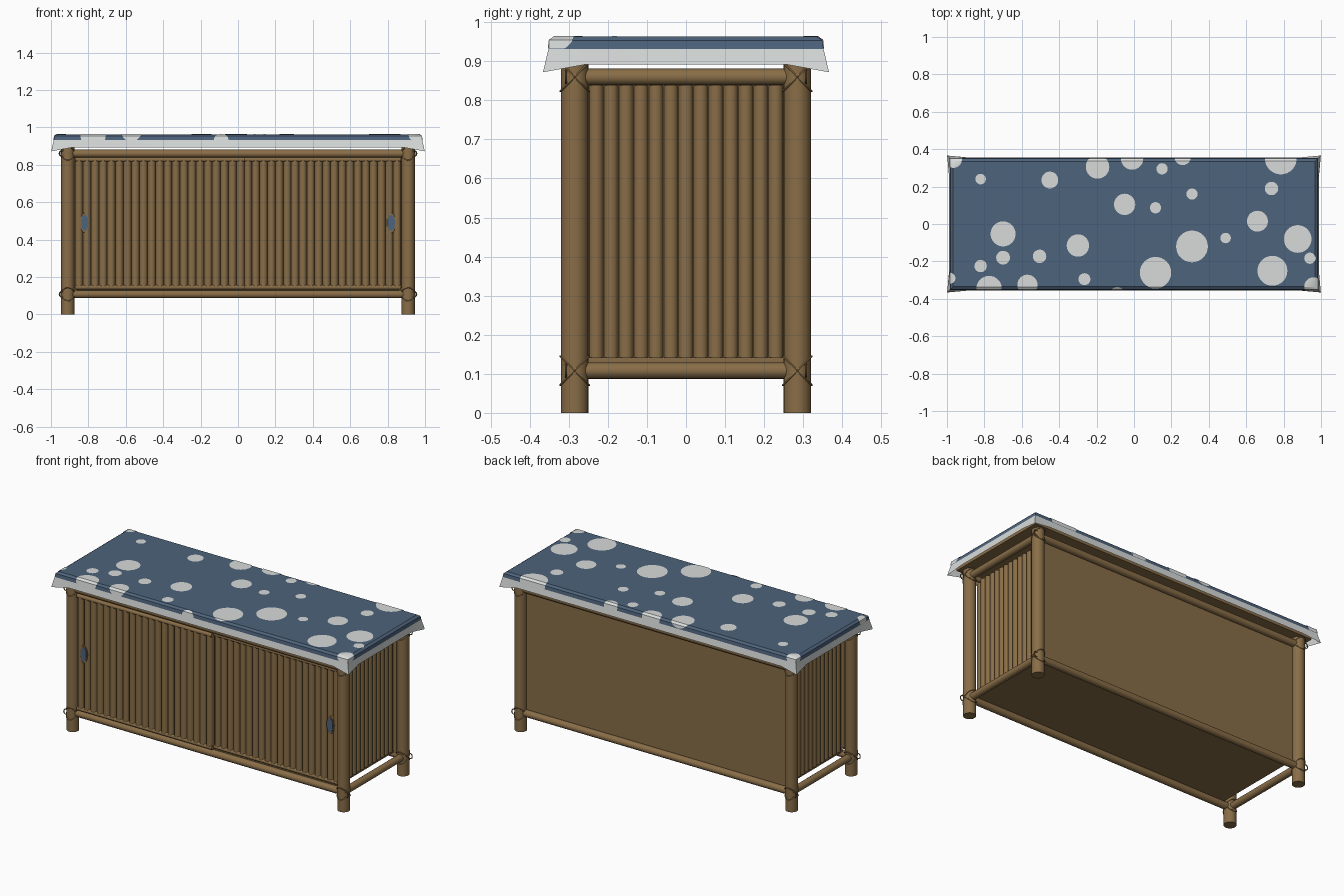
import bpy, bmesh, math
from mathutils import Vector, Matrix

cube = bpy.data.objects.get("Cube")
if cube:
    bpy.data.objects.remove(cube, do_unlink=True)


def material(name, rgb):
    m = bpy.data.materials.new(name)
    m.use_nodes = True
    m.diffuse_color = (*rgb, 1)
    m.node_tree.nodes["Principled BSDF"].inputs["Base Color"].default_value = (*rgb, 1)
    return m


BAMBOO = material("bamboo brown", (0.25, 0.155, 0.064))
BLUE = material("cloth blue", (0.076, 0.125, 0.2))
WHITE = material("cloth white", (0.68, 0.71, 0.7))


def finish(name, bm, *mats):
    """Turn a bmesh into an object, smooth except on sharp edges."""
    bm.normal_update()
    for f in bm.faces:
        f.smooth = True
    for e in bm.edges:
        e.smooth = len(e.link_faces) == 2 and e.calc_face_angle(0) < 0.6
    mesh = bpy.data.meshes.new(name)
    bm.to_mesh(mesh)
    bm.free()
    for m in mats:
        mesh.materials.append(m)
    ob = bpy.data.objects.new(name, mesh)
    bpy.context.collection.objects.link(ob)
    return ob


def add_rod(bm, a, b, r, sides=16):
    a, b = Vector(a), Vector(b)
    turn = (b - a).to_track_quat("Z", "Y").to_matrix().to_4x4()
    bmesh.ops.create_cone(bm, cap_ends=True, segments=sides, radius1=r, radius2=r,
                          depth=(b - a).length,
                          matrix=Matrix.Translation((a + b) / 2) @ turn)


def rod(name, a, b, r, sides=16):
    bm = bmesh.new()
    add_rod(bm, a, b, r, sides)
    return finish(name, bm, BAMBOO)


def box(name, lo, hi):
    lo, hi = Vector(lo), Vector(hi)
    bm = bmesh.new()
    bmesh.ops.create_cube(bm, size=1, matrix=Matrix.Translation((lo + hi) / 2)
                          @ Matrix.Diagonal((*(hi - lo), 1)))
    return finish(name, bm, BAMBOO)


def add_ring(bm, matrix, big, small, n=24, m=6):
    grid = []
    for i in range(n):
        a = math.tau * i / n
        grid.append([])
        for j in range(m):
            b = math.tau * j / m
            d = big + small * math.cos(b)
            co = Vector((d * math.cos(a), d * math.sin(a), small * math.sin(b)))
            grid[i].append(bm.verts.new(matrix @ co))
    for i in range(n):
        for j in range(m):
            k, l = (i + 1) % n, (j + 1) % m
            bm.faces.new((grid[i][j], grid[k][j], grid[k][l], grid[i][l]))


# Frame: four legs joined by upper and lower rails
LX, LY, LEG_R, RAIL_R = 0.91, 0.285, 0.035, 0.021
RAIL_Z = {"lower": 0.108, "upper": 0.86}
SIDES = {"left": 1, "right": -1}
ENDS = {"front": -1, "back": 1}
for end, sy in ENDS.items():
    for side, sx in SIDES.items():
        rod(f"{end}_{side}_leg", (sx * LX, sy * LY, 0), (sx * LX, sy * LY, 0.895), LEG_R, 24)
for level, z in RAIL_Z.items():
    for end, sy in ENDS.items():
        rod(f"{end}_{level}_rail", (-LX, sy * LY, z), (LX, sy * LY, z), RAIL_R)
    for side, sx in SIDES.items():
        rod(f"{side}_{level}_rail", (sx * LX, -LY, z), (sx * LX, LY, z), RAIL_R)

# Crossed lashings with a loose loop at each joint
for level, z in RAIL_Z.items():
    for end, sy in ENDS.items():
        for side, sx in SIDES.items():
            bm = bmesh.new()
            at = Matrix.Translation((sx * LX, sy * LY, z))
            for tilt in (-45, 45):
                turn = Matrix.Rotation(math.radians(tilt), 4, "X")
                add_ring(bm, at @ turn @ Matrix.Diagonal((1, 1.41, 1, 1)), 0.036, 0.003)
            loop = at @ Matrix.Translation((sx * 0.03, sy * 0.022, 0))
            add_ring(bm, loop @ Matrix.Rotation(math.pi / 2, 4, "X"), 0.016, 0.003, 12)
            finish(f"{end}_{side}_{level}_lashing", bm, BAMBOO)

# Cabinet panels and table board
box("floor_panel", (-0.86, -0.275, 0.125), (0.86, 0.275, 0.14))
box("back_panel", (-0.88, 0.262, 0.12), (0.88, 0.278, 0.85))
box("table_board", (-0.965, -0.33, 0.897), (0.965, 0.33, 0.945))
for side, sx in SIDES.items():
    box(f"{side}_backing", (sx * 0.853 - 0.005, -0.26, 0.14), (sx * 0.853 + 0.005, 0.265, 0.84))


def slats(name, start, step, count, z0, z1, r):
    bm = bmesh.new()
    for i in range(count):
        p = Vector(start) + Vector(step) * i
        add_rod(bm, (p.x, p.y, z0), (p.x, p.y, z1), r, 12)
    return finish(name, bm, BAMBOO)


for side, sx in SIDES.items():
    slats(f"{side}_slats", (sx * 0.855, -0.23, 0), (0, 0.0383, 0), 13, 0.142, 0.838, 0.0192)

# Two overlapping sliding doors with edge bars and oval pulls
for name, x0, x1, y, pull_x in (("right_door", -0.872, 0.035, -0.285, -0.82),
                                ("left_door", -0.01, 0.872, -0.262, 0.82)):
    count = 21
    step = (x1 - x0) / count
    slats(f"{name}_slats", (x0 + step / 2, y, 0), (step, 0, 0), count, 0.15, 0.825, step / 2)
    box(f"{name}_backing", (x0, y, 0.15), (x1, y + 0.008, 0.825))
    for part, z in (("bottom", 0.145), ("top", 0.828)):
        rod(f"{name}_{part}_bar", (x0, y - 0.01, z), (x1, y - 0.01, z), 0.012, 12)
    for part, size, depth, mat in (("pull_rim", 1, 0.025, BAMBOO), ("pull", 0.82, 0.028, BLUE)):
        bm = bmesh.new()
        add_rod(bm, (0, 0, 0), (0, -depth, 0), 0.053 * size, 24)
        bmesh.ops.scale(bm, vec=(0.45, 1, 1), verts=bm.verts)
        bmesh.ops.translate(bm, vec=(pull_x, y, 0.49), verts=bm.verts)
        finish(f"{name}_{part}", bm, mat)

# Tablecloth: blue top and border, white hem dipping and flaring at the corners
TX, TY, TOP = 0.968, 0.335, 0.963


def cloth_ring(bm, out, z, flare=0, dip=0):
    hx, hy, c = TX + out, TY + out, 0.1
    pts = []
    for sx, sy in ((1, 1), (-1, 1), (-1, -1), (1, -1)):
        trio = [(sx * hx, sy * (hy - c), z),
                (sx * (hx + flare), sy * (hy + flare), z - dip),
                (sx * (hx - c), sy * hy, z)]
        pts += trio if sx * sy > 0 else trio[::-1]
    return [bm.verts.new(p) for p in pts]


bm = bmesh.new()
rings = [cloth_ring(bm, 0, TOP), cloth_ring(bm, 0.014, 0.953),
         cloth_ring(bm, 0.017, 0.932), cloth_ring(bm, 0.021, 0.892, 0.01, 0.02)]
bm.faces.new(rings[0])
for level, (upper, lower) in enumerate(zip(rings, rings[1:])):
    for i in range(len(upper)):
        j = (i + 1) % len(upper)
        f = bm.faces.new((upper[i], lower[i], lower[j], upper[j]))
        f.material_index = 1 if level == 2 else 0
finish("tablecloth", bm, BLUE, WHITE)


# Dots: thin discs folded over the cloth edge
def fold(v, half):
    """Bend one flat coordinate over the edge: new coordinate and drop."""
    d = abs(v) - half
    if d <= 0:
        return v, 0
    out = min(d, 0.014) + 0.14 * max(0, min(d, 0.036) - 0.014)
    drop = min(d, 0.014) * 0.72 + max(0, min(d, 0.036) - 0.014)
    return math.copysign(half + out + 0.002, v), drop


DOTS = [(-.195, .305, .063), (-.01, .35, .06), (.15, .295, .03), (.26, .36, .045),
        (.785, .35, .085), (.735, .19, .036), (-.45, .235, .045), (-.82, .24, .028),
        (-.05, .105, .057), (.115, .087, .03), (.31, .16, .03), (.66, .015, .056),
        (.875, -.08, .074), (.49, -.075, .028), (.31, -.12, .085), (-.3, -.115, .06),
        (-.7, -.053, .067), (-.7, -.18, .037), (-.505, -.173, .036), (-.82, -.225, .033),
        (-.265, -.295, .032), (.115, -.26, .084), (.74, -.25, .08), (.94, -.183, .03),
        (-.775, -.345, .068), (-.57, -.325, .054), (.96, -.335, .05), (-.965, .345, .045),
        (-.985, -.29, .03), (-.09, -.375, .04)]
bm = bmesh.new()
for x, y, r in DOTS:
    bmesh.ops.create_circle(bm, cap_ends=True, segments=32, radius=r,
                            matrix=Matrix.Translation((x, y, 0)))
for axis, half in ((0, TX), (1, TY)):
    for sign in (-1, 1):
        for extra in (0, 0.014, 0.036):
            normal = Vector((0, 0, 0))
            normal[axis] = sign
            bmesh.ops.bisect_plane(bm, geom=bm.verts[:] + bm.edges[:] + bm.faces[:],
                                   plane_co=normal * (half + extra), plane_no=normal,
                                   clear_outer=extra > 0.03)
for v in bm.verts:
    x, dx = fold(v.co.x, TX)
    y, dy = fold(v.co.y, TY)
    v.co = (x, y, TOP + 0.002 - max(dx, dy))
finish("cloth_dots", bm, WHITE)
